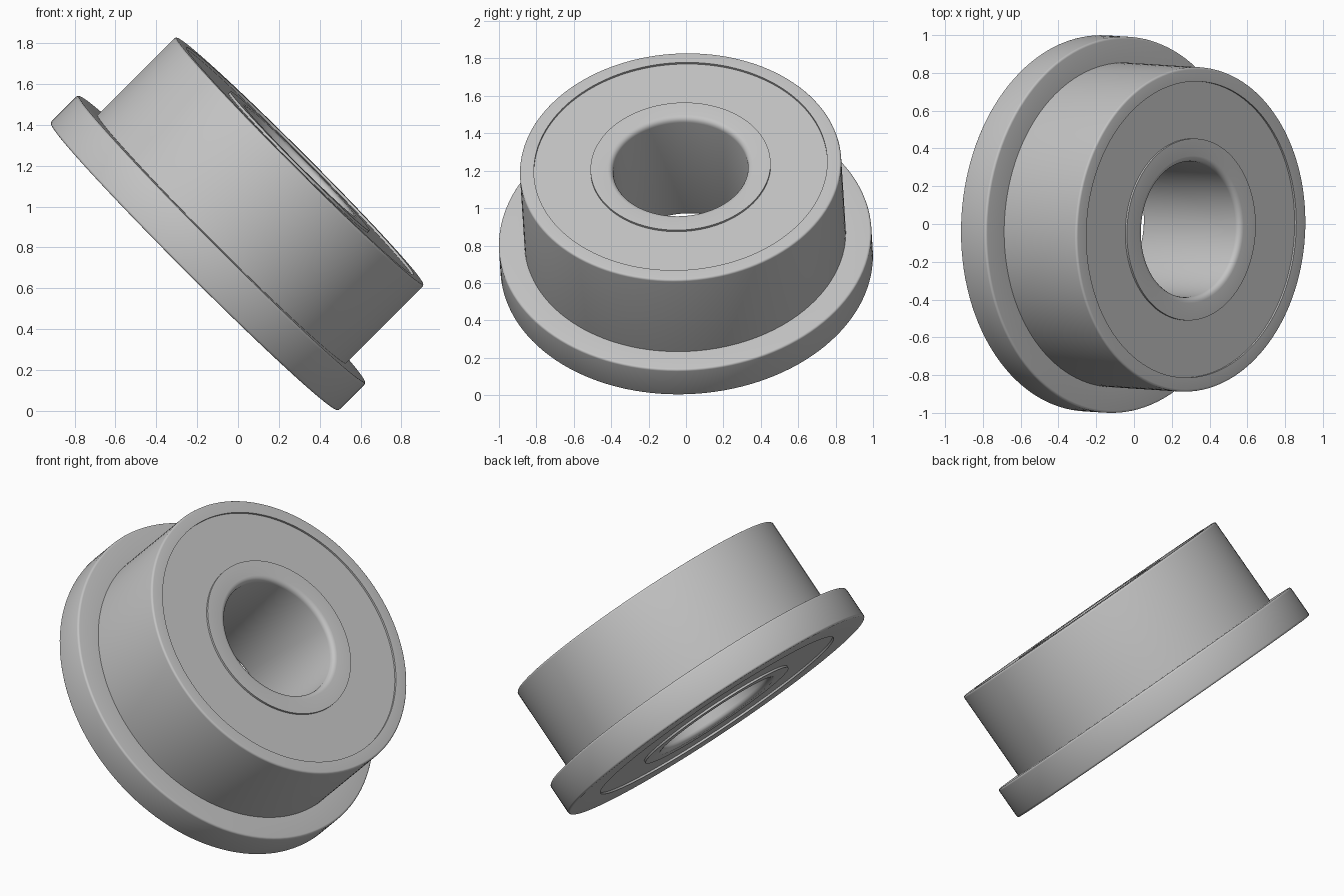
import bpy
import bmesh
import math
from mathutils import Vector, Matrix

cube = bpy.data.objects.get("Cube")
if cube:
    bpy.data.objects.remove(cube, do_unlink=True)

# Main dimensions
FLANGE_R, HUB_R = 0.997, 0.86
SHIELD_R, INNER_R, BORE_R = 0.785, 0.482, 0.36
WIDTH, FLANGE_W = 0.734, 0.193
RECESS, EDGE, BORE_EDGE = 0.012, 0.012, 0.03
SEGMENTS = 128

# Tilted bearing axis, measured from the middle of the flange face
axis = Vector((1, -0.064, 1)).normalized()
base = Vector((-0.215, 0.004, 0.705))
placement = Matrix.Translation(base) @ axis.to_track_quat('Z', 'Y').to_matrix().to_4x4()

steel = bpy.data.materials.new("steel grey")
steel.use_nodes = True
grey = (0.55, 0.55, 0.55, 1)
steel.diffuse_color = grey
steel.node_tree.nodes["Principled BSDF"].inputs["Base Color"].default_value = grey


def rounded(corners, steps=4):
    """Turn (radius, height, fillet) corners into a closed profile."""
    pts = []
    for i, (r, z, f) in enumerate(corners):
        p = Vector((r, z))
        if f == 0:
            pts.append(p)
            continue
        back = (Vector(corners[i - 1][:2]) - p).normalized()
        ahead = (Vector(corners[(i + 1) % len(corners)][:2]) - p).normalized()
        for k in range(steps + 1):
            t = math.pi / 2 * k / steps
            pts.append(p + f * (back * (1 - math.sin(t)) + ahead * (1 - math.cos(t))))
    return pts


def lathe(name, corners):
    """Revolve a closed profile around the bearing axis."""
    bm = bmesh.new()
    verts = [bm.verts.new((p.x, 0, p.y)) for p in rounded(corners)]
    edges = [bm.edges.new((v, verts[i - 1])) for i, v in enumerate(verts)]
    bmesh.ops.spin(bm, geom=verts + edges, cent=(0, 0, 0), axis=(0, 0, 1),
                   angle=math.tau, steps=SEGMENTS, use_merge=True)
    bmesh.ops.remove_doubles(bm, verts=bm.verts[:], dist=1e-5)
    bmesh.ops.recalc_face_normals(bm, faces=bm.faces[:])
    mesh = bpy.data.meshes.new(name)
    bm.to_mesh(mesh)
    bm.free()
    mesh.materials.append(steel)
    ob = bpy.data.objects.new(name, mesh)
    bpy.context.collection.objects.link(ob)
    ob.matrix_world = placement
    bpy.ops.object.select_all(action='DESELECT')
    ob.select_set(True)
    bpy.context.view_layer.objects.active = ob
    bpy.ops.object.shade_smooth_by_angle(angle=math.radians(30))
    return ob


# Outer ring with its flange
lathe("outer_ring", [
    (SHIELD_R, 0, 0), (FLANGE_R, 0, EDGE), (FLANGE_R, FLANGE_W, EDGE),
    (HUB_R, FLANGE_W, 0), (HUB_R, WIDTH, EDGE), (SHIELD_R, WIDTH, 0)])

# Inner ring with rounded bore edges
lathe("inner_ring", [
    (BORE_R, 0, BORE_EDGE), (INNER_R, 0, 0),
    (INNER_R, WIDTH, 0), (BORE_R, WIDTH, BORE_EDGE)])

# Slightly recessed shields closing both sides
for name, low in (("flange_side_shield", RECESS),
                  ("hub_side_shield", WIDTH - RECESS - 0.04)):
    high = low + 0.04
    lathe(name, [(INNER_R, low, 0), (SHIELD_R, low, 0),
                 (SHIELD_R, high, 0), (INNER_R, high, 0)])
